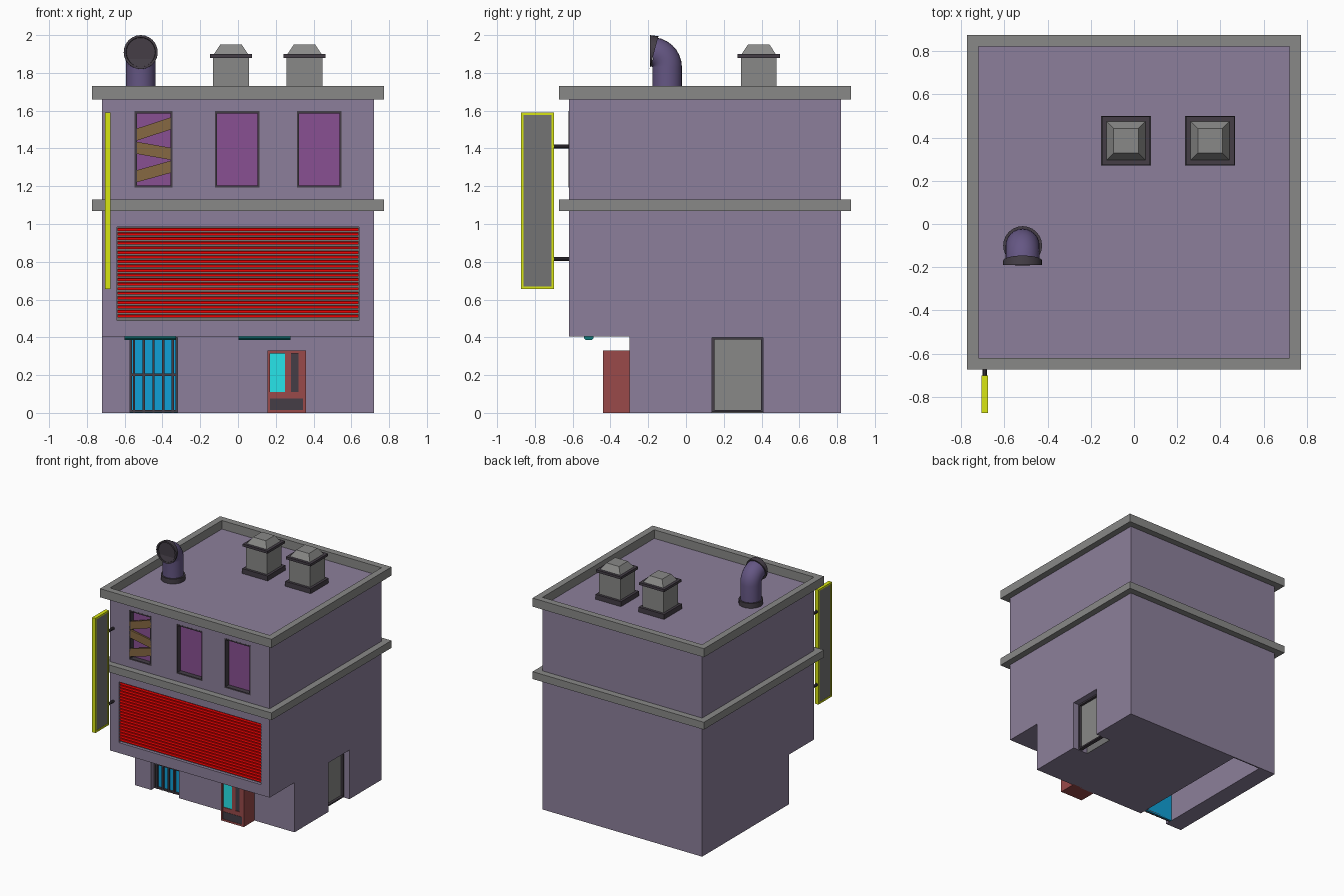
import bpy, bmesh, math
from mathutils import Vector

if "Cube" in bpy.data.objects:
    bpy.data.objects.remove(bpy.data.objects["Cube"])


def mat(name, r, g, b):
    m = bpy.data.materials.new(name)
    m.diffuse_color = (r, g, b, 1)
    m.use_nodes = True
    m.node_tree.nodes["Principled BSDF"].inputs["Base Color"].default_value = m.diffuse_color
    return m


WALL = mat("wall_purple", .262, .213, .325)
GREY = mat("trim_grey", .25, .25, .245)
PANEL = mat("panel_grey", .175, .175, .175)
DARK = mat("dark_metal", .058, .048, .062)
PANE = mat("pane_violet", .25, .08, .29)
WOOD = mat("wood", .24, .14, .055)
RED = mat("red", .70, .0, .0)
BLUE = mat("blue", .005, .35, .68)
CYAN = mat("cyan", .02, .78, .82)
TEAL = mat("teal", .006, .20, .20)
BRICK = mat("machine_red", .32, .067, .067)
YELLOW = mat("yellow", .69, .79, .006)
PIPE = mat("pipe_purple", .13, .095, .23)


def finish(name, bm, m):
    bmesh.ops.recalc_face_normals(bm, faces=bm.faces)
    me = bpy.data.meshes.new(name)
    bm.to_mesh(me)
    bm.free()
    ob = bpy.data.objects.new(name, me)
    bpy.context.collection.objects.link(ob)
    if m:
        me.materials.append(m)
    return ob


def boxes(name, m, *dims):
    """Axis-aligned boxes given as x0, x1, y0, y1, z0, z1."""
    bm = bmesh.new()
    for x0, x1, y0, y1, z0, z1 in dims:
        for v in bmesh.ops.create_cube(bm, size=1)["verts"]:
            v.co = ((x0 + x1) / 2 + v.co.x * (x1 - x0),
                    (y0 + y1) / 2 + v.co.y * (y1 - y0),
                    (z0 + z1) / 2 + v.co.z * (z1 - z0))
    return finish(name, bm, m)


def loft(name, m, rings, closed=False):
    """Skin rings of points; cap the ends, or join last to first."""
    bm = bmesh.new()
    vs = [[bm.verts.new(p) for p in r] for r in rings]
    n = len(vs[0])
    pairs = list(zip(vs, vs[1:])) + ([(vs[-1], vs[0])] if closed else [])
    for a, b in pairs:
        for i in range(n):
            j = (i + 1) % n
            bm.faces.new((a[i], a[j], b[j], b[i]))
    if not closed:
        bm.faces.new(vs[0])
        bm.faces.new(vs[-1])
    return finish(name, bm, m)


def prism(name, m, yz, x0, x1):
    return loft(name, m, [[(x, y, z) for y, z in yz] for x in (x0, x1)])


def frame(name, m, axis, a0, a1, b0, b1, t, c0, c1):
    """Rectangular frame of width t, running from c0 to c1 along the axis."""
    rings = []
    for c, k in ((c0, 0), (c0, t), (c1, t), (c1, 0)):
        ring = []
        for a, b in ((a0 + k, b0 + k), (a1 - k, b0 + k), (a1 - k, b1 - k), (a0 + k, b1 - k)):
            p = [a, b]
            p.insert(axis, c)
            ring.append(p)
        rings.append(ring)
    return loft(name, m, rings, closed=True)


def smooth(ob):
    bpy.ops.object.select_all(action='DESELECT')
    ob.select_set(True)
    bpy.context.view_layer.objects.active = ob
    bpy.ops.object.shade_smooth_by_angle(angle=math.radians(35))


# Body with overhanging upper storeys, openings cut out
windows = [(-.547, -.347), (-.122, .115), (.312, .548)]
body = prism("building_body", WALL, [(-.30, 0), (.82, 0), (.82, 1.66), (-.62, 1.66),
                                    (-.62, .405), (-.30, .405)], -.72, .72)
cutter = boxes("opening_cutter", None,
               (-.573, -.32, -.4, .81, -.1, .40),
               (.58, .8, .138, .408, -.1, .40),
               (-.64, .64, -.7, -.59, .49, .985),
               *[(a, b, -.7, -.57, 1.193, 1.597) for a, b in windows])
cutter.hide_render = True
cutter.hide_set(True)
mod = body.modifiers.new("openings", 'BOOLEAN')
mod.object = cutter
mod.operation = 'DIFFERENCE'
mod.solver = 'EXACT'

# Floor band and roof parapet
for name, z0, z1 in (("floor_band", 1.07, 1.13), ("roof_parapet", 1.66, 1.73)):
    frame(name, GREY, 2, -.773, .773, -.673, .873, .053, z0, z1)

# Upper windows
for i, (a, b) in enumerate(windows):
    frame(f"window_frame_{i}", DARK, 1, a, b, 1.193, 1.597, .011, -.621, -.57)
    boxes(f"window_pane_{i}", PANE, (a, b, -.58, -.57, 1.193, 1.597))

# Boards nailed over the left window
for i, (zl, zr) in enumerate(((1.47, 1.535), (1.405, 1.37), (1.25, 1.305))):
    h = .032
    loft(f"window_board_{i}", WOOD,
         [[(x, -.621, z - h), (x, -.605, z - h), (x, -.605, z + h), (x, -.621, z + h)]
          for x, z in ((-.546, zl), (-.348, zr))])

# Red slatted shutter
boxes("shutter_back", PANEL, (-.64, .64, -.595, -.59, .49, .985))
slat = prism("shutter_slats", RED, [(-.592, .505), (-.614, .505), (-.608, .518), (-.592, .521)],
             -.638, .638)
arr = slat.modifiers.new("rows", 'ARRAY')
arr.count = 20
arr.use_relative_offset = False
arr.use_constant_offset = True
arr.constant_offset_displace = (0, 0, .0241)

# Front entrance with bars
boxes("front_door", BLUE, (-.573, -.32, -.245, -.235, 0, .40))
frame("front_door_frame", DARK, 1, -.573, -.32, .002, .40, .012, -.262, -.235)
boxes("front_door_bars", DARK, (-.57, -.325, -.26, -.243, .195, .208),
      *[(x - .006, x + .006, -.262, -.243, 0, .40) for x in (-.55, -.499, -.447, -.396, -.345)])

# Side door
boxes("side_door", GREY, (.64, .65, .138, .408, .005, .40))
frame("side_door_frame", DARK, 0, .138, .408, .004, .40, .012, .64, .67)
boxes("side_door_backing", PANEL, (.58, .585, .138, .408, .0, .40))

# Vending machine
boxes("machine_body", BRICK, (.155, .36, -.425, -.29, 0, .33))
frame("machine_front", BRICK, 1, .155, .36, 0, .33, .015, -.44, -.425)
boxes("machine_panel", BRICK, (.25, .28, -.435, -.42, .08, .315), (.32, .345, -.435, -.42, .08, .315),
      (.17, .345, -.435, -.42, .075, .11))
boxes("machine_window", CYAN, (.17, .25, -.43, -.42, .11, .315))
boxes("machine_slots", DARK, (.28, .32, -.43, -.42, .11, .315), (.17, .345, -.437, -.42, .015, .075))

# Lamps below the overhang
for i, x in enumerate((-.465, .14)):
    prism(f"lamp_{i}", TEAL, [(-.54, .406), (-.54, .396), (-.53, .386), (-.50, .386),
                              (-.49, .396), (-.49, .406)], x - .137, x + .137)

# Hanging side sign
frame("sign_frame", YELLOW, 0, -.873, -.70, .655, 1.59, .013, -.705, -.675)
boxes("sign_panel", PANEL, (-.70, -.68, -.863, -.71, .665, 1.58))
for i, z in enumerate((.815, 1.41)):
    bm = bmesh.new()
    bmesh.ops.create_cone(bm, cap_ends=True, segments=10, radius1=.011, radius2=.011, depth=.10)
    bmesh.ops.rotate(bm, verts=bm.verts, matrix=Vector((0, 0, 1)).rotation_difference((0, 1, 0)).to_matrix())
    bmesh.ops.translate(bm, verts=bm.verts, vec=(-.69, -.66, z))
    smooth(finish(f"sign_rod_{i}", bm, DARK))


# Roof vents
def square(cx, cy, h, z):
    return [(cx + sx * h, cy + sy * h, z) for sx, sy in ((-1, -1), (1, -1), (1, 1), (-1, 1))]


for i, cx in enumerate((-.037, .352)):
    cy = .385
    for part, m, prof in (("base", DARK, [(.115, 1.66), (.115, 1.70)]),
                          ("shaft", GREY, [(.095, 1.69), (.095, 1.885)]),
                          ("lip", DARK, [(.112, 1.88), (.112, 1.90)]),
                          ("cap", GREY, [(.09, 1.90), (.057, 1.95)])):
        loft(f"vent_{part}_{i}", m, [square(cx, cy, h, z) for h, z in prof])


# Curved roof pipe: rings turn about a pivot beside the shaft
def ring(angle, r, pivot=(-.18, 1.83), push=0.0, n=24):
    a = math.radians(angle)
    out = Vector((0, math.cos(a), math.sin(a)))
    c = Vector((-.515, *pivot)) + out * .08 + Vector((0, -math.sin(a), math.cos(a))) * push
    return [c + r * (math.cos(t) * Vector((1, 0, 0)) + math.sin(t) * out)
            for t in (2 * math.pi * k / n for k in range(n))]


smooth(loft("pipe", PIPE, [ring(0, .0785, push=-.17)] + [ring(a, .0785) for a in range(0, 85, 12)]))
smooth(loft("pipe_base", DARK, [ring(0, .09, push=-.17), ring(0, .09, push=-.13)]))
front = (-.19, 1.83)
smooth(loft("pipe_mouth", DARK, [ring(75, .09, front), ring(90, .09, front), ring(90, .078, front),
                                 ring(90, .076, front, push=-.012)]))
